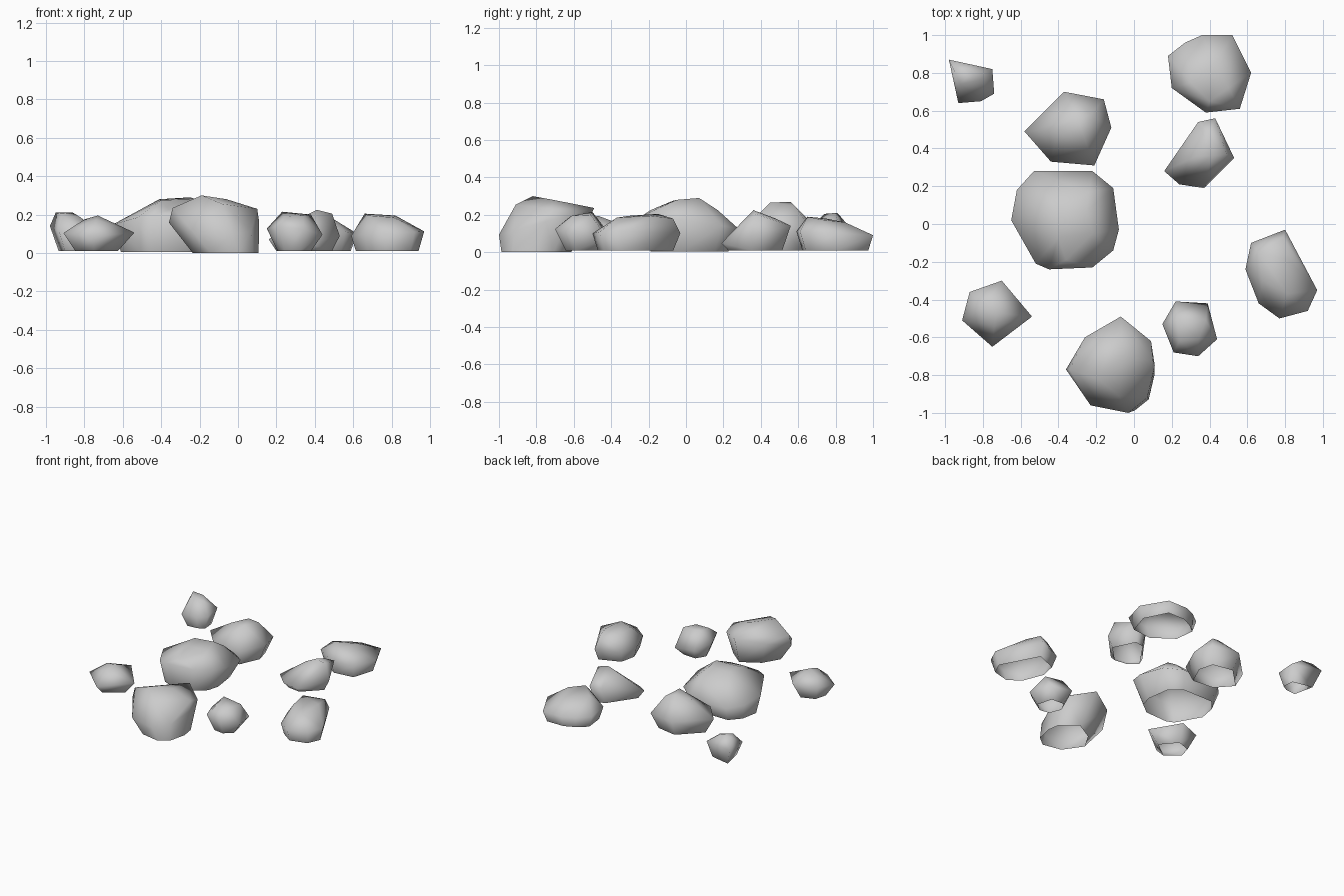
import bpy, bmesh, math


def rock(name, outline, mid, tilt, tops, base, shift=(0, 0), floor=0.01):
    """Faceted stone: waist outline at a tilted height, shrunken base, crown points, open underneath."""
    n = len(outline)
    cx = sum(p[0] for p in outline) / n
    cy = sum(p[1] for p in outline) / n
    bm = bmesh.new()
    for x, y in outline:
        bm.verts.new((x, y, mid + tilt[0] * (x - cx) + tilt[1] * (y - cy)))
        bm.verts.new((cx + shift[0] + (x - cx) * base, cy + shift[1] + (y - cy) * base, floor))
    for p in tops:
        bm.verts.new(p)
    bmesh.ops.convex_hull(bm, input=bm.verts[:])
    bmesh.ops.delete(bm, geom=[v for v in bm.verts if not v.link_faces], context='VERTS')
    bmesh.ops.recalc_face_normals(bm, faces=bm.faces[:])
    # open underside
    under = [f for f in bm.faces if all(abs(v.co.z - floor) < 1e-4 for v in f.verts)]
    bmesh.ops.delete(bm, geom=under, context='FACES')
    mesh = bpy.data.meshes.new(name)
    bm.to_mesh(mesh)
    bm.free()
    ob = bpy.data.objects.new(name, mesh)
    bpy.context.collection.objects.link(ob)
    bpy.ops.object.select_all(action='DESELECT')
    ob.select_set(True)
    bpy.context.view_layer.objects.active = ob
    bpy.ops.object.shade_smooth_by_angle(angle=math.radians(120))


# Back row
rock("pebble_back_left",
     [(-.98, .87), (-.75, .82), (-.74, .69), (-.81, .65), (-.93, .64)],
     .12, (0, .15), [(-.95, .81, .21), (-.86, .80, .21), (-.92, .74, .205), (-.82, .76, .185)], .67)
rock("rock_back_left",
     [(-.58, .49), (-.37, .70), (-.16, .66), (-.12, .51), (-.21, .31), (-.44, .33)],
     .13, (0, 0), [(-.30, .56, .27), (-.26, .45, .265), (-.40, .50, .235), (-.23, .58, .25)], .74)
rock("rock_back_right",
     [(.18, .89), (.27, .96), (.36, 1), (.52, 1), (.62, .80), (.56, .61), (.38, .59), (.20, .72)],
     .10, (0, -.05), [(.40, .65, .19), (.50, .72, .175), (.30, .75, .18), (.43, .85, .16)], .86)
rock("rock_right_middle",
     [(.16, .28), (.34, .54), (.43, .56), (.53, .35), (.37, .19), (.24, .21)],
     .09, (0, .25), [(.41, .36, .225), (.49, .37, .205), (.40, .48, .18), (.33, .36, .185)], .78)

# Centre boulder
rock("boulder_centre",
     [(-.65, .02), (-.62, .18), (-.53, .28), (-.22, .28), (-.11, .19), (-.08, -.03),
      (-.11, -.14), (-.22, -.23), (-.45, -.24), (-.52, -.21)],
     .16, (.03, -.14), [(-.41, .06, .28), (-.25, .07, .29), (-.22, -.05, .28),
                        (-.40, -.07, .275), (-.36, -.19, .225), (-.24, .17, .225)],
     .80, (-.02, 0), .005)

# Front row
rock("pebble_front_left",
     [(-.91, -.51), (-.87, -.36), (-.70, -.30), (-.54, -.49), (-.75, -.65)],
     .11, (0, .13), [(-.73, -.47, .195), (-.80, -.44, .175), (-.74, -.54, .175)], .6)
rock("boulder_front",
     [(-.36, -.77), (-.26, -.60), (-.07, -.49), (.09, -.62), (.11, -.75), (.07, -.92),
      (-.03, -1), (-.23, -.96)],
     .16, (0, .28), [(-.34, -.77, .235), (-.19, -.82, .30), (.10, -.72, .23),
                     (-.08, -.91, .255), (-.06, -.71, .28)], .73, (.05, -.05), 0)
rock("pebble_front_right",
     [(.15, -.53), (.22, -.41), (.39, -.42), (.44, -.61), (.34, -.70), (.21, -.68)],
     .11, (-.15, -.15), [(.23, -.50, .215), (.38, -.51, .20), (.34, -.61, .195), (.24, -.62, .19)], .6)
rock("rock_right",
     [(.59, -.24), (.62, -.10), (.80, -.03), (.97, -.35), (.92, -.46), (.77, -.50), (.66, -.42)],
     .10, (.06, 0), [(.66, -.15, .205), (.82, -.19, .195), (.68, -.30, .195), (.81, -.37, .185),
                     (.79, -.07, .18)], .86)
